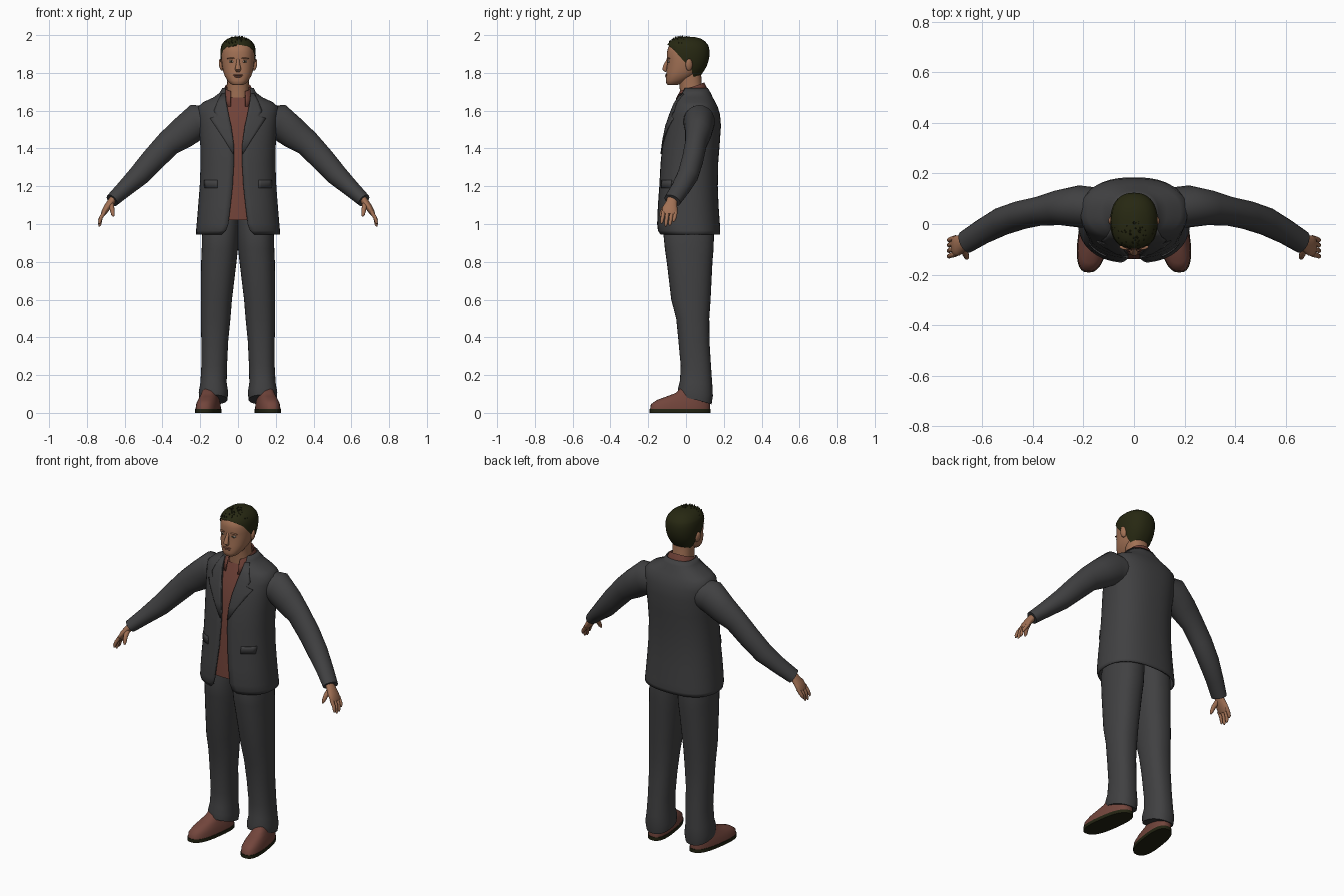
import bpy, bmesh, math, random
from mathutils import Vector, Matrix

random.seed(4)


def material(name, r, g, b):
    m = bpy.data.materials.new(name)
    m.diffuse_color = (r, g, b, 1)
    return m


SUIT = material("charcoal cloth", .052, .052, .054)
SHIRT = material("russet cloth", .165, .055, .04)
LEATHER = material("brown leather", .17, .06, .045)
SKIN = material("skin", .36, .165, .09)
LIP = material("lip", .25, .095, .06)
HAIR = material("dark hair", .02, .021, .006)
SOLE = material("dark sole", .016, .017, .006)
WHITE = material("eye white", .4, .35, .3)


def finish(name, bm, mat, thick=0, angle=50):
    bmesh.ops.remove_doubles(bm, verts=bm.verts[:], dist=1e-4)
    bmesh.ops.recalc_face_normals(bm, faces=bm.faces[:])
    me = bpy.data.meshes.new(name)
    bm.to_mesh(me)
    bm.free()
    me.materials.append(mat)
    ob = bpy.data.objects.new(name, me)
    bpy.context.collection.objects.link(ob)
    bpy.ops.object.select_all(action='DESELECT')
    ob.select_set(True)
    bpy.context.view_layer.objects.active = ob
    bpy.ops.object.shade_smooth_by_angle(angle=math.radians(angle))
    if thick:
        mod = ob.modifiers.new("thickness", 'SOLIDIFY')
        mod.thickness = thick
    return ob


def skin_rings(name, rings, mat, caps=True, thick=0):
    bm = bmesh.new()
    vs = [[bm.verts.new(p) for p in r] for r in rings]
    for a, b in zip(vs, vs[1:]):
        for i in range(len(a) - 1):
            bm.faces.new((a[i], a[i + 1], b[i + 1], b[i]))
    if caps:
        bm.faces.new(vs[0][:-1])
        bm.faces.new(vs[-1][:-1])
    return finish(name, bm, mat, thick)


def spow(v, e):
    return math.copysign(abs(v) ** e, v)


def ring(z, rx, yf, yb, a=0, drop=0, xc=0, n=2.3, shear=0, count=32):
    """Horizontal superellipse starting at the front, opened by angle a each side."""
    pts = []
    for i in range(count + 1):
        t = a + (2 * math.pi - 2 * a) * i / count
        y = (yf + yb) / 2 - (yb - yf) / 2 * spow(math.cos(t), 2 / n)
        x = xc + rx * spow(math.sin(t), 2 / n) - shear * y
        pts.append((x, y, z - drop * (1 + math.cos(t)) / 2))
    return pts


def tube(name, path, mat, s=1, count=20):
    """Path rows are x, y, z, depth radius, height radius."""
    P = [Vector((p[0] * s, p[1], p[2])) for p in path]
    rings = []
    for i, p in enumerate(path):
        d = (P[min(i + 1, len(P) - 1)] - P[max(i - 1, 0)]).normalized()
        u = Vector((0, 1, 0))
        u = (u - d * u.dot(d)).normalized()
        v = d.cross(u)
        rings.append([P[i] + u * p[3] * math.cos(2 * math.pi * k / count)
                      + v * p[4] * math.sin(2 * math.pi * k / count)
                      for k in range(count + 1)])
    return skin_rings(name, rings, mat)


def ellipsoid(name, loc, size, mat, rot=(0, 0, 0)):
    bm = bmesh.new()
    bmesh.ops.create_uvsphere(bm, u_segments=16, v_segments=10, radius=1)
    m = Matrix.LocRotScale(Vector(loc), None, Vector(size))
    turn = Matrix.Rotation(rot[1], 4, 'Y') @ Matrix.Rotation(rot[2], 4, 'Z')
    bm.transform(Matrix.Translation(loc) @ turn @ Matrix.Translation(-Vector(loc)) @ m)
    return finish(name, bm, mat)


# jacket body: z, half width, front, back, half opening
JACKET = [(.945, .222, -.142, .18, .085), (.965, .222, -.152, .181, .064), (1.0, .219, -.155, .179, .052),
          (1.1, .211, -.15, .172, .04), (1.2, .203, -.142, .168, .029), (1.32, .198, -.135, .17, .022),
          (1.42, .2, -.125, .178, .022), (1.52, .207, -.105, .185, .036), (1.58, .213, -.085, .18, .05),
          (1.62, .212, -.07, .168, .057), (1.645, .185, -.06, .155, .062), (1.67, .13, -.05, .142, .066),
          (1.695, .097, -.038, .13, .069), (1.72, .083, -.03, .115, .068)]
N = 2.4
skin_rings("jacket", [ring(z, rx, f, b, math.asin((g / rx) ** (N / 2)), n=N, count=44)
                      for z, rx, f, b, g in JACKET], SUIT, caps=False, thick=.008)

# shirt under the jacket
body = [ring(z, rx - .014, f + .014, b - .014, n=N) for z, rx, f, b, g in JACKET[3:-2]]
skin_rings("shirt", [ring(1.02, .2, -.139, .16, n=N)] + body
           + [ring(1.695, .074, -.034, .11, drop=.035)], SHIRT)
skin_rings("shirt_collar", [ring(1.67, .092, -.07, .125, .4, .05), ring(1.71, .086, -.058, .115, .42, .045),
                            ring(1.75, .07, -.04, .097, .5, .05), ring(1.74, .064, -.034, .09, .55, .05)],
           SHIRT, caps=False, thick=.005)


def jacket_y(x, z):
    """Front surface of the jacket."""
    for p, q in zip(JACKET, JACKET[1:]):
        if p[0] <= z <= q[0]:
            k = (z - p[0]) / (q[0] - p[0])
            rx, f, b = [p[i] + (q[i] - p[i]) * k for i in (1, 2, 3)]
            c = (f + b) / 2
            return c - (c - f) * max(0, 1 - (x / rx) ** N) ** (1 / N)


def front_plate(name, rows, s, mat):
    rings = []
    for z, x0, x1 in rows:
        xs = [x0 + (x1 - x0) * i / 5 for i in range(6)]
        rings.append([(s * x, jacket_y(x, z) - .006, z) for x in xs])
    return skin_rings(name, rings, mat, caps=False, thick=.006)


LAPEL = [(1.37, .022, .026), (1.45, .026, .075), (1.52, .037, .122), (1.56, .045, .148),
         (1.572, .048, .112), (1.60, .053, .128), (1.64, .062, .112), (1.69, .067, .088)]
ARM = [(.11, .06, 1.545, .08, .08), (.22, .07, 1.54, .083, .095), (.295, .065, 1.48, .07, .083),
       (.37, .052, 1.425, .058, .069), (.45, .035, 1.34, .057, .064), (.525, .01, 1.257, .056, .057),
       (.60, -.03, 1.187, .05, .045), (.667, -.072, 1.125, .046, .036)]
# trouser leg: z, inner x, outer x, front, back, hem drop
LEG = [(1.06, -.01, .17, -.1, .14, 0), (.95, -.005, .19, -.12, .148, 0), (.87, 0, .192, -.112, .146, 0),
       (.8, .008, .195, -.102, .14, 0), (.6, .032, .197, -.078, .13, 0), (.5, .04, .197, -.052, .123, 0),
       (.38, .052, .194, -.04, .124, 0), (.25, .058, .194, -.028, .132, 0), (.15, .06, .199, -.032, .139, -.02),
       (.09, .052, .208, -.042, .142, -.04), (.045, .056, .204, -.042, .135, -.05)]
SHOE = [(.018, .06, -.19, .127), (.045, .058, -.186, .127), (.068, .051, -.155, .122),
        (.088, .045, -.1, .118), (.105, .04, -.055, .112), (.13, .035, -.03, .105)]

for s, side in ((1, "left"), (-1, "right")):
    front_plate(side + "_lapel", LAPEL, s, SUIT)
    front_plate(side + "_pocket_flap", [(1.19, .11, .178), (1.215, .11, .18), (1.232, .11, .18)], s, SUIT)
    tube(side + "_sleeve", ARM, SUIT, s)
    skin_rings(side + "_trouser_leg", [ring(z, (o - i) / 2, f, b, 0, d, s * (o + i) / 2)
                                       for z, i, o, f, b, d in LEG], SUIT)
    # shoes, toes turned out
    skin_rings(side + "_shoe", [ring(z, rx, f, b, xc=s * .153, n=2.6, shear=s * .14)
                                for z, rx, f, b in SHOE], LEATHER)
    skin_rings(side + "_shoe_sole", [ring(z, .062, -.192, .13, xc=s * .153, n=2.6, shear=s * .14)
                                     for z in (0, .02)], SOLE)
    # hand
    tube(side + "_palm", [(.655, -.07, 1.14, .028, .02), (.675, -.077, 1.112, .03, .02),
                          (.695, -.085, 1.085, .04, .018), (.71, -.087, 1.06, .041, .015),
                          (.715, -.088, 1.05, .036, .011)], SKIN, s)
    for k, (y, tip) in enumerate(((-.119, 1.002), (-.097, .988), (-.075, .992), (-.055, 1.012))):
        tube(f"{side}_finger_{k + 1}", [(.706, y, 1.065, .011, .011), (.725, y - .005, 1.035, .01, .01),
                                        (.732, y - .009, tip + .012, .009, .009),
                                        (.734, y - .012, tip, .004, .004)], SKIN, s, 10)
    tube(side + "_thumb", [(.672, -.09, 1.105, .015, .015), (.667, -.118, 1.08, .013, .013),
                           (.662, -.132, 1.052, .01, .01), (.66, -.137, 1.04, .004, .004)], SKIN, s, 10)
    # face details on each side
    ellipsoid(side + "_ear", (s * .089, .016, 1.843), (.011, .019, .032), SKIN, (0, s * .15, s * .3))
    ellipsoid(side + "_eye", (s * .035, -.091, 1.86), (.014, .008, .006), WHITE)
    ellipsoid(side + "_iris", (s * .035, -.097, 1.86), (.005, .004, .005), HAIR)
    ellipsoid(side + "_brow", (s * .037, -.092, 1.877), (.021, .01, .004), SKIN, (0, s * .08, s * .15))

# neck and head
skin_rings("neck", [ring(1.6, .066, -.028, .1), ring(1.7, .058, -.032, .092),
                    ring(1.75, .057, -.036, .082), ring(1.8, .06, -.045, .08)], SKIN)
HEAD = [(1.735, .026, -.097, -.05), (1.742, .04, -.104, -.025), (1.76, .056, -.107, .01),
        (1.785, .071, -.105, .05), (1.81, .079, -.104, .075), (1.85, .086, -.099, .1),
        (1.875, .088, -.1, .11), (1.91, .088, -.101, .114), (1.935, .083, -.094, .11),
        (1.96, .066, -.075, .09), (1.975, .04, -.05, .06)]
skin_rings("head", [ring(*h) for h in HEAD], SKIN)
tube("nose", [(0, -.092, 1.878, .006, .008), (0, -.1, 1.86, .008, .008), (0, -.11, 1.835, .012, .013),
              (0, -.113, 1.82, .013, .017), (0, -.103, 1.809, .008, .012)], SKIN, 1, 12)
ellipsoid("upper_lip", (0, -.102, 1.788), (.026, .009, .005), LIP)
ellipsoid("lower_lip", (0, -.101, 1.78), (.022, .009, .005), LIP)

# cropped hair: z, half width, front, back, opening angle round the face
HAIRCUT = [(1.77, .064, -.08, .066, 2.25), (1.80, .078, -.1, .088, 1.95), (1.83, .087, -.1, .107, 1.75),
           (1.86, .092, -.101, .118, 1.45), (1.89, .094, -.103, .124, 1.2), (1.92, .094, -.105, .124, .95),
           (1.94, .09, -.103, .12, .6), (1.95, .086, -.098, .115, 0), (1.968, .073, -.085, .1, 0),
           (1.982, .053, -.062, .077, 0), (1.99, .025, -.03, .045, 0), (1.992, .004, 0, .01, 0)]
skin_rings("hair", [ring(*h) for h in HAIRCUT], HAIR, caps=False)

# short tufts on the crown and fringe
bm = bmesh.new()
for i in range(60):
    t, r = random.uniform(0, 2 * math.pi), math.sqrt(random.random())
    x, y = .075 * r * math.sin(t), -.02 - .075 * r * math.cos(t)
    z = 1.985 - .038 * r * r
    lean = Vector((x * 4, y * 4 - .1, 1)).normalized()
    m = Matrix.Translation((x, y, z)) @ lean.to_track_quat('Z', 'Y').to_matrix().to_4x4()
    bmesh.ops.create_cone(bm, cap_ends=True, segments=5, radius1=.011, radius2=.001, depth=.029, matrix=m)
finish("hair_tufts", bm, HAIR)
